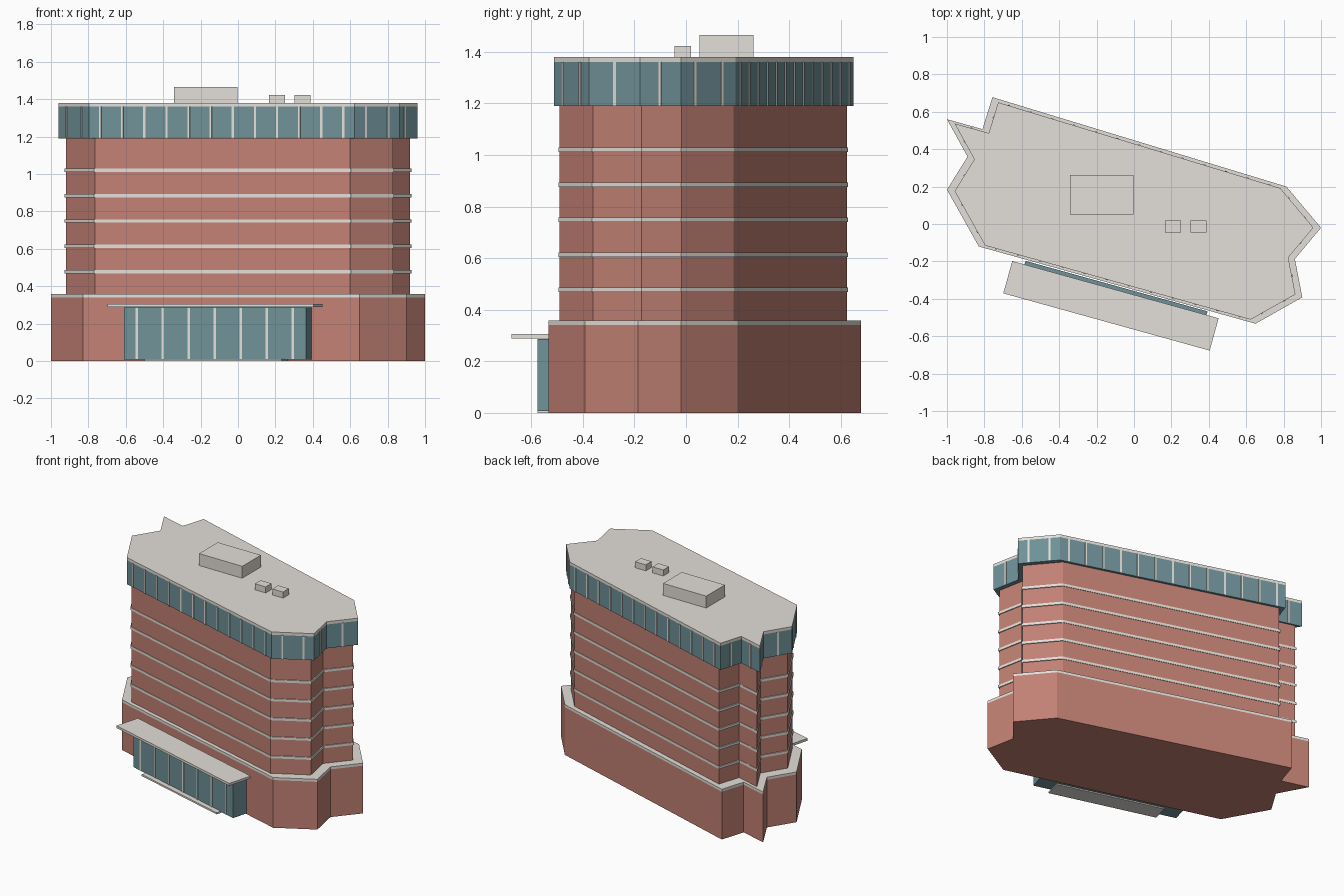
import bpy
import bmesh
import math
from mathutils import Vector, Matrix

if "Cube" in bpy.data.objects:
    bpy.data.objects.remove(bpy.data.objects["Cube"])


def material(name, rgb):
    m = bpy.data.materials.new(name)
    m.diffuse_color = (*rgb, 1)
    m.use_nodes = True
    m.node_tree.nodes["Principled BSDF"].inputs["Base Color"].default_value = m.diffuse_color
    return m


BRICK = material("brick red", (0.54, 0.22, 0.175))
STONE = material("pale stone", (0.77, 0.735, 0.69))
GLASS = material("teal glass", (0.16, 0.285, 0.315))

# Footprint of the podium, counter-clockwise
OUTLINE = [Vector(p) for p in [
    (-0.757, 0.678), (-0.81, 0.507), (-1.0, 0.56), (-0.89, 0.36),
    (-1.0, 0.183), (-0.83, -0.12), (0.65, -0.533), (0.90, -0.392),
    (0.86, -0.187), (1.0, -0.02), (0.815, 0.20)]]


def scaled(factor):
    return [p * factor for p in OUTLINE]


def finish(name, bm, mat):
    bmesh.ops.recalc_face_normals(bm, faces=bm.faces)
    mesh = bpy.data.meshes.new(name)
    bm.to_mesh(mesh)
    bm.free()
    mesh.materials.append(mat)
    ob = bpy.data.objects.new(name, mesh)
    bpy.context.collection.objects.link(ob)
    return ob


def prism(name, points, z0, z1, mat):
    bm = bmesh.new()
    face = bm.faces.new([bm.verts.new((p.x, p.y, z0)) for p in points])
    ext = bmesh.ops.extrude_face_region(bm, geom=[face], use_keep_orig=True)
    top = [g for g in ext["geom"] if isinstance(g, bmesh.types.BMVert)]
    bmesh.ops.translate(bm, verts=top, vec=(0, 0, z1 - z0))
    return finish(name, bm, mat)


def box(name, x0, x1, y0, y1, z0, z1, mat):
    return prism(name, [Vector(p) for p in
                 [(x0, y0), (x1, y0), (x1, y1), (x0, y1)]], z0, z1, mat)


def mullions(name, walls, z0, z1, pitch):
    """Evenly spaced thin upright bars on each (start, end) wall."""
    bm = bmesh.new()
    for a, b in walls:
        d = b - a
        n = max(1, int(d.length / pitch))
        for i in range(n):
            p = a + d * (i + 0.5) / n
            mat = (Matrix.Translation((p.x, p.y, (z0 + z1) / 2))
                   @ Matrix.Rotation(math.atan2(d.y, d.x), 4, 'Z')
                   @ Matrix.Diagonal((0.012, 0.008, z1 - z0, 1)))
            bmesh.ops.create_cube(bm, size=1, matrix=mat)
    return finish(name, bm, STONE)


# Podium with stone coping
prism("podium", OUTLINE, 0, 0.34, BRICK)
prism("podium_coping", OUTLINE, 0.34, 0.358, STONE)

# Tower shaft and floor bands
prism("tower", scaled(0.92), 0.358, 1.19, BRICK)
for i in range(5):
    z = 0.477 + i * 0.1357
    prism(f"floor_band_{i + 1}", scaled(0.928), z - 0.009, z + 0.009, STONE)

# Glazed top storey and roof slab
crown = scaled(0.959)
prism("top_storey_glass", crown, 1.19, 1.36, GLASS)
mullions("top_storey_mullions",
         [(crown[i - 1], crown[i]) for i in range(len(crown))],
         1.19, 1.36, 0.12)
prism("roof_slab", crown, 1.36, 1.38, STONE)

# Rooftop plant boxes
box("plant_room", -0.343, -0.003, 0.052, 0.262, 1.38, 1.465, STONE)
box("roof_vent_left", 0.165, 0.25, -0.045, 0.02, 1.38, 1.423, STONE)
box("roof_vent_right", 0.303, 0.387, -0.045, 0.02, 1.38, 1.423, STONE)

# Entrance hall, laid out along the slanted front wall
start = Vector((-0.61, -0.305))
angle = math.radians(-15.5)
along = Vector((math.cos(angle), math.sin(angle)))
inward = Vector((-along.y, along.x))


def at(u, v):
    return start + along * u + inward * v


def slanted(name, u0, u1, v0, v1, z0, z1, mat):
    prism(name, [at(u0, v0), at(u1, v0), at(u1, v1), at(u0, v1)], z0, z1, mat)


slanted("entrance_glass", 0, 1.01, 0, 0.112, 0.008, 0.287, GLASS)
mullions("entrance_mullions", [(at(0, 0), at(1.01, 0))], 0.01, 0.287, 0.14)
slanted("entrance_canopy", -0.068, 1.077, -0.087, 0.092, 0.288, 0.305, STONE)
slanted("entrance_step", 0.125, 0.885, -0.035, 0.09, 0, 0.012, STONE)
